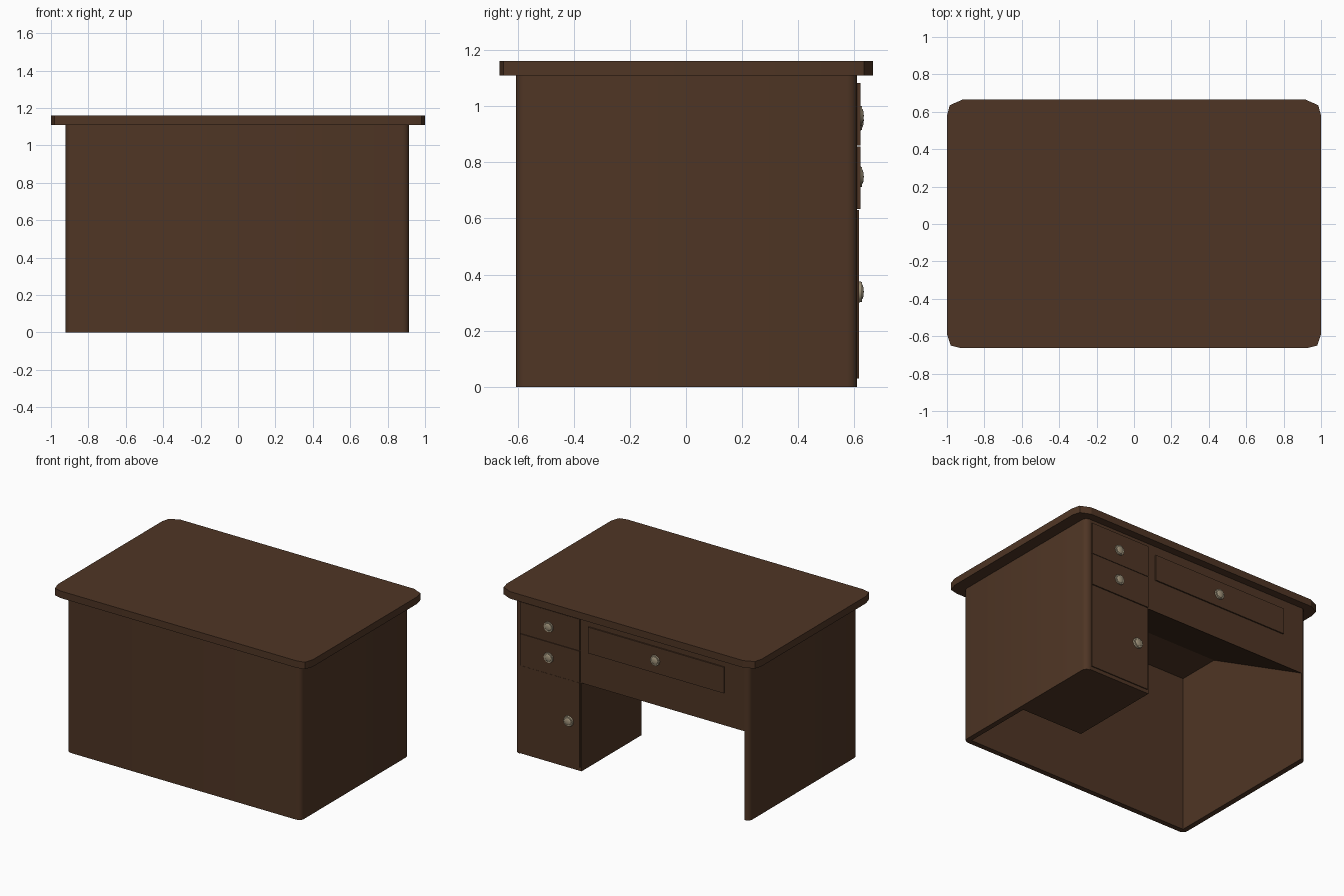
import bpy, bmesh, math
from mathutils import Matrix

if "Cube" in bpy.data.objects:
    bpy.data.objects.remove(bpy.data.objects["Cube"])


def material(name, col):
    m = bpy.data.materials.new(name)
    m.diffuse_color = (*col, 1)
    m.use_nodes = True
    m.node_tree.nodes["Principled BSDF"].inputs["Base Color"].default_value = m.diffuse_color
    return m


WOOD = material("dark_wood", (0.078, 0.036, 0.018))
METAL = material("aged_metal", (0.37, 0.31, 0.21))


def finish(bm, name, mat, angle=40):
    bmesh.ops.recalc_face_normals(bm, faces=bm.faces)
    me = bpy.data.meshes.new(name)
    bm.to_mesh(me)
    bm.free()
    me.materials.append(mat)
    ob = bpy.data.objects.new(name, me)
    bpy.context.collection.objects.link(ob)
    bpy.ops.object.select_all(action='DESELECT')
    ob.select_set(True)
    bpy.context.view_layer.objects.active = ob
    bpy.ops.object.shade_smooth_by_angle(angle=math.radians(angle))
    return ob


def extrude(name, pts, vec, mat=WOOD, angle=40):
    """Extrude a closed 3D outline along vec."""
    bm = bmesh.new()
    f = bm.faces.new([bm.verts.new(p) for p in pts])
    r = bmesh.ops.extrude_face_region(bm, geom=[f], use_keep_orig=True)
    bmesh.ops.translate(bm, vec=vec, verts=[v for v in r["geom"] if isinstance(v, bmesh.types.BMVert)])
    return finish(bm, name, mat, angle)


def box(name, x0, x1, y0, y1, z0, z1):
    return extrude(name, [(x0, y0, z0), (x1, y0, z0), (x1, y1, z0), (x0, y1, z0)], (0, 0, z1 - z0))


def arc(cx, cy, r, start, n=3):
    return [(cx + r * math.cos(math.radians(start + 90 * i / n)),
             cy + r * math.sin(math.radians(start + 90 * i / n)), 0) for i in range(n + 1)]


# desk top with two-step clipped corners
back = [(1, .58), (.985, .635), (.915, .666)]
front = [(.925, -.664), (.98, -.65), (1, -.59)]
right = front + back
outline = right + [(-x, y) for x, y in reversed(right)]
extrude("desk_top", [(x, y, 1.11) for x, y in outline], (0, 0, 0.05), angle=20)

# U-shaped shell: two side panels and the closed front panel
X0, X1, Y0, Y1, R, T = -.922, .915, -.605, .61, .035, .037
shell = (arc(X0 + R, Y0 + R, R, 180) + arc(X1 - R, Y0 + R, R, 270) + arc(X1 - R, Y1 - R, R, 0)
         + [(X1 - T, Y1, 0), (X1 - T, Y0 + T, 0), (X0 + T, Y0 + T, 0), (X0 + T, Y1, 0)]
         + arc(X0 + R, Y1 - R, R, 90)[1:])
extrude("side_and_front_panels", shell, (0, 0, 1.11))

# drawer pedestal and wedge-shaped apron over the knee space
box("pedestal", .392, X1 - T + .002, -.06, Y1, .004, 1.11)
extrude("apron", [(X0 + T - .002, Y1, .63), (X0 + T - .002, Y1, 1.11), (X0 + T - .002, -.26, 1.11)],
        (.393 - X0 - T, 0, 0))

# drawer and door fronts
for name, x0, x1, z0, z1, y in (("door", .402, .868, .03, .63, .617),
                                ("lower_drawer", .402, .868, .633, .857, .621),
                                ("upper_drawer", .402, .868, .86, 1.083, .621),
                                ("centre_drawer", -.73, .335, .86, 1.045, .619)):
    box(name, x0, x1, Y1 - .005, y, z0, z1)

# round knobs: flat rose plus a shallow dome
for name, x, z in (("door_knob", .488, .338), ("lower_knob", .642, .748),
                   ("upper_knob", .642, .965), ("centre_knob", -.192, .95)):
    bm = bmesh.new()
    turn = Matrix.Rotation(math.radians(-90), 4, 'X')
    bmesh.ops.create_cone(bm, segments=12, cap_ends=True, radius1=.038, radius2=.035, depth=.012,
                          matrix=Matrix.Translation((x, .622, z)) @ turn)
    bmesh.ops.create_uvsphere(bm, u_segments=12, v_segments=8, radius=.027,
                              matrix=Matrix.Translation((x, .626, z)) @ turn @ Matrix.Diagonal((1, 1, .28, 1)))
    finish(bm, name, METAL)
